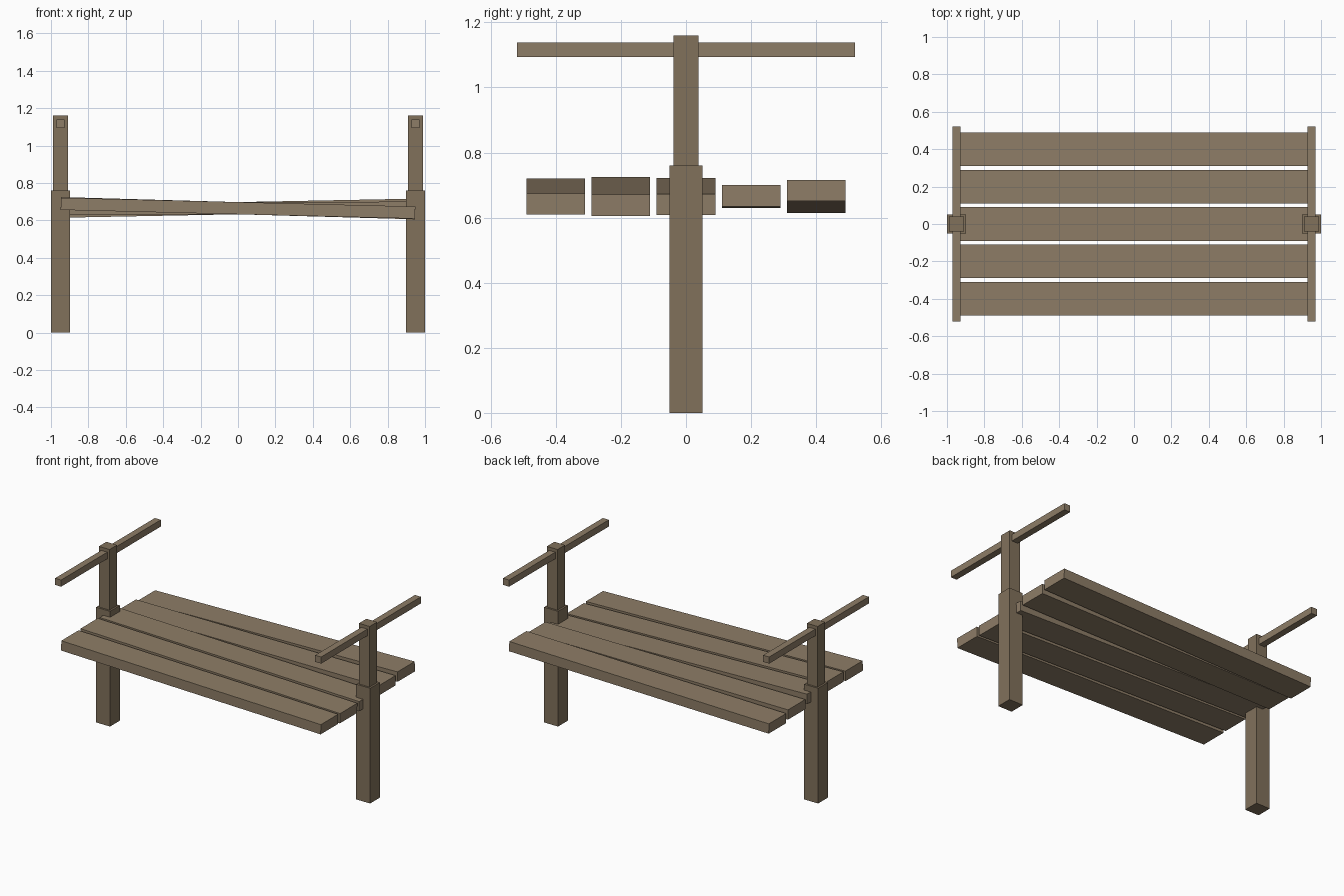
import bpy

if "Cube" in bpy.data.objects:
    bpy.data.objects.remove(bpy.data.objects["Cube"])


def material(name, color):
    m = bpy.data.materials.new(name)
    m.diffuse_color = (*color, 1)
    m.use_nodes = True
    m.node_tree.nodes["Principled BSDF"].inputs["Base Color"].default_value = m.diffuse_color
    return m


plank_wood = material("plank_wood", (0.27, 0.205, 0.135))
post_wood = material("post_wood", (0.22, 0.165, 0.105))


def box(name, center, size, mat, tilt=0.0):
    bpy.ops.mesh.primitive_cube_add(size=1, location=center, rotation=(0, tilt, 0))
    ob = bpy.context.object
    ob.name = name
    ob.scale = size
    ob.data.materials.append(mat)
    return ob


# Posts and handrails at both ends
for side, s in (("left", -1), ("right", 1)):
    x = s * 0.949
    box(f"{side}_lower_post", (x, 0, 0.38), (0.102, 0.102, 0.76), post_wood)
    box(f"{side}_upper_post", (x, 0, 0.955), (0.078, 0.078, 0.41), post_wood)
    box(f"{side}_handrail", (x, 0, 1.116), (0.044, 1.04, 0.044), plank_wood)

# Loose planks, each tilted slightly end to end
for i, tilt in enumerate((0.0247, 0.0285, 0.0255, -0.0026, -0.0195)):
    box(f"plank_{i + 1}", (0, -0.4 + 0.2 * i, 0.665), (1.895, 0.18, 0.065), plank_wood, tilt)
